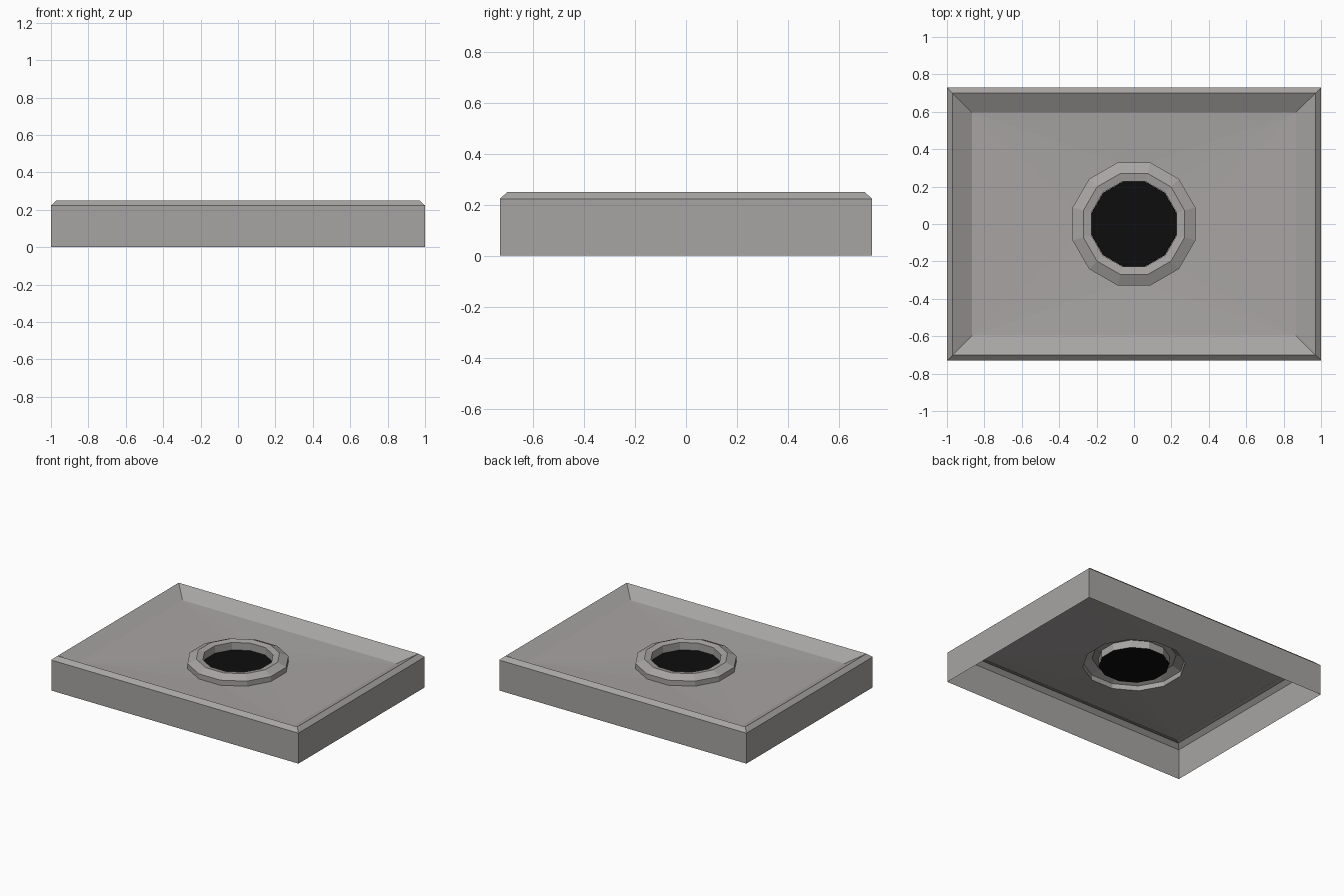
import bpy, bmesh, math

if "Cube" in bpy.data.objects:
    bpy.data.objects.remove(bpy.data.objects["Cube"])

def material(name, rgb):
    m = bpy.data.materials.new(name)
    m.diffuse_color = (*rgb, 1.0)
    m.use_nodes = True
    m.node_tree.nodes["Principled BSDF"].inputs["Base Color"].default_value = m.diffuse_color
    return m

warm_grey = material("warm grey", (0.39, 0.375, 0.365))
black = material("black", (0.004, 0.004, 0.004))

HX, HY = 1.0, 0.73      # half size of the tray
SIDES = 12

def finish(bm, name, mat):
    me = bpy.data.meshes.new(name)
    bm.to_mesh(me)
    bm.free()
    me.materials.append(mat)
    ob = bpy.data.objects.new(name, me)
    bpy.context.collection.objects.link(ob)
    return ob

def rect_loop(bm, inset, z):
    x, y = HX - inset, HY - inset
    return [bm.verts.new(p) for p in ((x, y, z), (-x, y, z), (-x, -y, z), (x, -y, z))]

def round_loop(bm, r, z):
    angles = [math.radians(15 + 360 / SIDES * i) for i in range(SIDES)]
    return [bm.verts.new((r * math.cos(a), r * math.sin(a), z)) for a in angles]

def bridge(bm, a, b):
    n = len(a)
    for i in range(n):
        j = (i + 1) % n
        bm.faces.new((a[i], a[j], b[j], b[i]))

# Tray: open underneath, outer wall, chamfered rim, sloped inside wall
bm = bmesh.new()
loops = [rect_loop(bm, i, z) for i, z in
         ((0, 0), (0, 0.223), (0.03, 0.25), (0.134, 0.19))]
for a, b in zip(loops, loops[1:]):
    bridge(bm, a, b)

# Floor: falls gently from the corners to the collar
corners = loops[-1]
base = round_loop(bm, 0.34, 0.176)
for c in range(4):
    k = c * 3
    for s in range(2):
        bm.faces.new((corners[c], base[k + s + 1], base[k + s]))
    bm.faces.new((corners[c], corners[(c + 1) % 4], base[(k + 3) % SIDES], base[k + 2]))

# Raised collar around the hole
rings = [base] + [round_loop(bm, r, z) for r, z in
                  ((0.34, 0.213), (0.28, 0.24), (0.236, 0.232), (0.236, 0.177))]
for a, b in zip(rings, rings[1:]):
    bridge(bm, a, b)
finish(bm, "tray_with_collar", warm_grey)

# Black plate closing the hole
bm = bmesh.new()
bm.faces.new(round_loop(bm, 0.235, 0.178))
finish(bm, "hole_plate", black)
